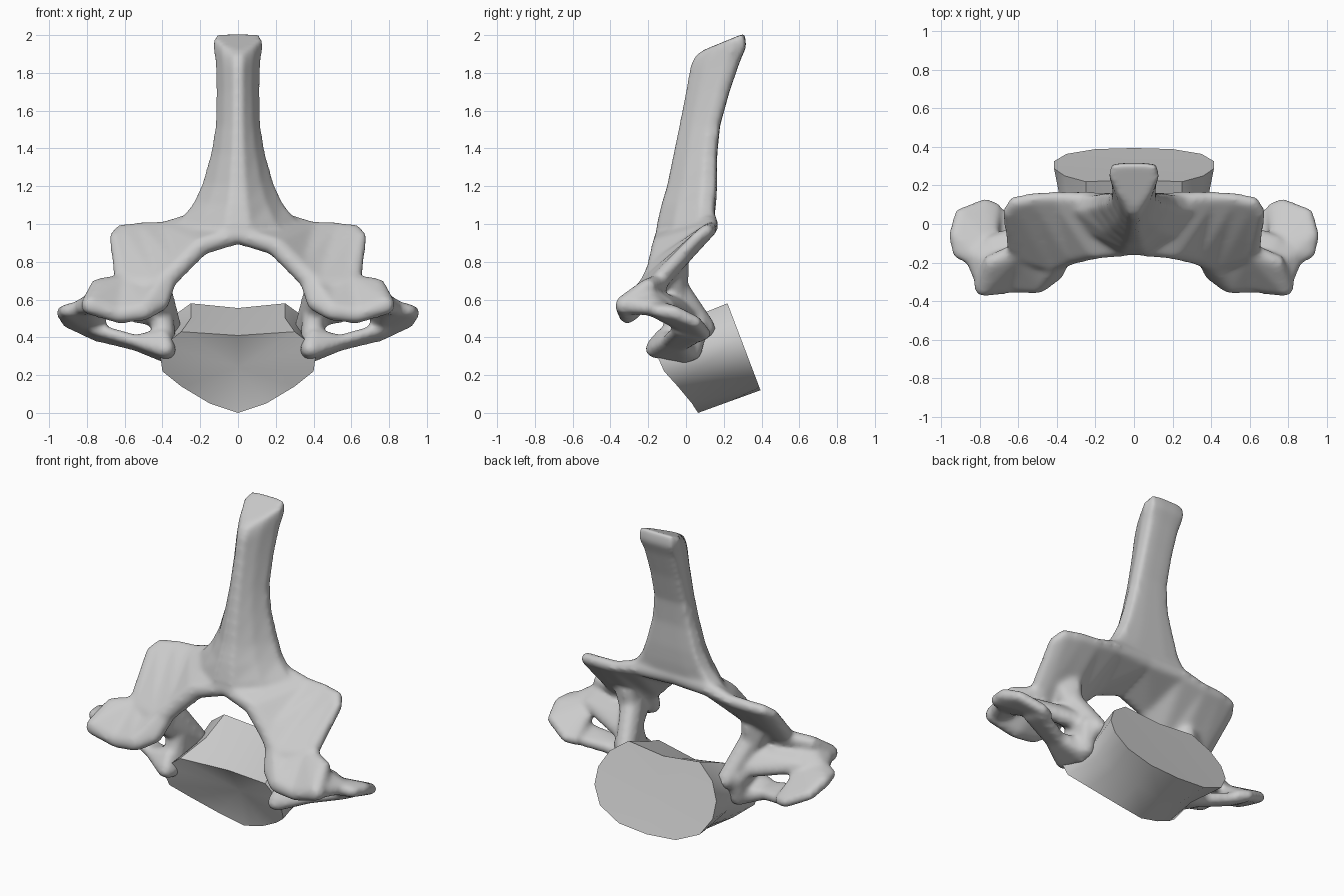
import bpy, bmesh
from mathutils import Vector

if "Cube" in bpy.data.objects:
    bpy.data.objects.remove(bpy.data.objects["Cube"])

DIRS = [Vector((a, b, c)).normalized() for a in (-1, 0, 1) for b in (-1, 0, 1)
        for c in (-1, 0, 1) if (a, b, c) != (0, 0, 0)]


def finish(bm, name):
    bmesh.ops.recalc_face_normals(bm, faces=bm.faces)
    me = bpy.data.meshes.new(name)
    bm.to_mesh(me)
    bm.free()
    ob = bpy.data.objects.new(name, me)
    bpy.context.collection.objects.link(ob)
    return ob


def blob(bm, pts):
    """Rounded hull around (x, y, z, radius) points, on both sides."""
    for s in (1, -1):
        part = bmesh.new()
        for x, y, z, r in pts:
            for d in DIRS:
                part.verts.new(Vector((s * x, y, z)) + d * r)
        res = bmesh.ops.convex_hull(part, input=part.verts)
        loose = {g for g in res["geom_interior"] + res["geom_unused"]
                 if isinstance(g, bmesh.types.BMVert)}
        bmesh.ops.delete(part, geom=list(loose), context='VERTS')
        bmesh.ops.recalc_face_normals(part, faces=part.faces)
        me = bpy.data.meshes.new("tmp")
        part.to_mesh(me)
        part.free()
        bm.from_mesh(me)
        bpy.data.meshes.remove(me)


def strip(bm, a, b):
    """Plate spanning two edge lines."""
    for i in range(len(a) - 1):
        blob(bm, [a[i], a[i + 1], b[i], b[i + 1]])


def loft(bm, rings, centers=(None, None)):
    vs = [[bm.verts.new(p) for p in ring] for ring in rings]
    n = len(vs[0])
    for a, b in zip(vs, vs[1:]):
        for i in range(n):
            j = (i + 1) % n
            bm.faces.new((a[i], a[j], b[j], b[i]))
    for ring, c in zip((vs[0], vs[-1]), centers):
        if c is None:
            bm.faces.new(ring)
        else:
            cv = bm.verts.new(c)
            for i in range(n):
                bm.faces.new((ring[i], ring[(i + 1) % n], cv))


def both(half):
    return half + [(-x, z) for x, z in half[-2:0:-1]]


# Vertebral body: hollow front face, waisted sides, flat tilted back face
front = both([(0, .0), (.15, .05), (.3, .14), (.4, .22), (.41, .29), (.39, .36), (.3, .43), (0, .41)])
back = both([(0, .12), (.2, .135), (.35, .2), (.415, .3), (.415, .4), (.36, .5), (.25, .58), (0, .555)])
f_ring = [(x, .06 - .38 * (z - .01) - .6 * x * x, z) for x, z in front]
b_ring = [(x, .44 - .38 * z, z) for x, z in back]
m_ring = [tuple((p + q) / 2 * k for p, q, k in zip(f, b, (.9, 1, 1))) for f, b in zip(f_ring, b_ring)]
bm = bmesh.new()
loft(bm, [f_ring, m_ring, b_ring], ((0, .02, .24), (0, .305, .34)))
body = finish(bm, "vertebral_body")

bm = bmesh.new()
# Spinous process: front ridge, broad back (front y, z, back y, z, half width)
rings = []
for yf, zf, yb, zb, w in [(-.15, .92, .12, .98, .34), (-.155, .99, .15, 1.03, .31), (-.13, 1.1, .16, 1.12, .235),
                          (-.1, 1.2, .165, 1.22, .19), (-.065, 1.37, .165, 1.37, .145),
                          (-.035, 1.52, .18, 1.52, .12), (.0, 1.7, .23, 1.7, .115),
                          (.025, 1.84, .285, 1.86, .12), (.05, 1.89, .32, 1.94, .13), (.09, 1.92, .31, 2.01, .13)]:
    ring = []
    for u, t in [(.2, 0), (.65, .3), (1, .72), (.9, .97), (.4, 1), (-.4, 1), (-.9, .97), (-1, .72), (-.65, .3), (-.2, 0)]:
        ring.append((u * w, yf + (yb - yf) * t, zf + (zb - zf) * t))
    rings.append(ring)
loft(bm, rings)
bmesh.ops.recalc_face_normals(bm, faces=bm.faces)

# Arch plate with upper wings
low = [(0, -.11, .945, .055), (.2, -.13, .885, .055), (.33, -.16, .755, .055),
       (.43, -.2, .66, .06), (.58, -.16, .68, .05), (.62, -.12, .73, .04)]
top = [(0, .1, 1.02, .06), (.25, .12, 1.01, .05), (.4, .135, .98, .035),
       (.52, .13, .975, .035), (.62, .11, .965, .035), (.655, .06, .93, .03)]
strip(bm, low, top)

# Forward joint plates
rear = [(.36, -.15, .74, .05), (.47, -.15, .68, .05), (.6, -.14, .69, .05), (.74, -.2, .67, .045)]
fore = [(.41, -.25, .585, .05), (.5, -.31, .54, .055), (.63, -.31, .52, .05), (.78, -.325, .57, .055)]
strip(bm, rear, fore)

# Pedicles: broad sheets down to the body, and a buttress under the arch plate
blob(bm, [(.43, -.08, .7, .07), (.43, -.18, .63, .05), (.39, .0, .5, .06), (.355, .1, .45, .06)])
blob(bm, [(.43, -.04, .77, .06), (.45, -.12, .69, .06), (.5, -.07, .76, .05), (.42, -.05, .6, .06)])
blob(bm, [(.4, -.05, .52, .06), (.4, .06, .46, .06), (.39, -.1, .35, .06), (.39, .03, .33, .06)])

# Transverse process plates with a hole ringed by two bars
blob(bm, [(.77, .1, .42, .035), (.72, .08, .41, .035), (.9, .05, .48, .035), (.925, -.06, .53, .04),
          (.91, -.15, .54, .035), (.8, -.19, .56, .045), (.75, -.12, .54, .045)])
blob(bm, [(.74, -.2, .61, .05), (.78, -.3, .57, .05), (.86, -.14, .55, .035), (.72, -.12, .57, .05)])
blob(bm, [(.42, -.05, .56, .06), (.42, .02, .5, .05), (.74, -.1, .56, .045), (.72, -.16, .6, .045)])
blob(bm, [(.385, -.165, .34, .055), (.38, .0, .33, .07), (.4, -.12, .4, .05), (.54, -.02, .365, .04), (.54, -.1, .38, .035)])
blob(bm, [(.54, -.02, .365, .04), (.54, -.1, .38, .035), (.75, .07, .41, .035), (.75, -.04, .44, .035)])

arch = finish(bm, "neural_arch")

# Fuse the arch parts into one smooth bone
rm = arch.modifiers.new("fuse", 'REMESH')
rm.mode = 'VOXEL'
rm.voxel_size = .014
sm = arch.modifiers.new("soften", 'SMOOTH')
sm.factor = .5
sm.iterations = 12
bpy.ops.object.select_all(action='DESELECT')
arch.select_set(True)
bpy.context.view_layer.objects.active = arch
bpy.ops.object.convert(target='MESH')
bpy.ops.object.shade_smooth()

bpy.ops.object.select_all(action='DESELECT')
body.select_set(True)
bpy.context.view_layer.objects.active = body
bpy.ops.object.shade_smooth_by_angle(angle=.7)
